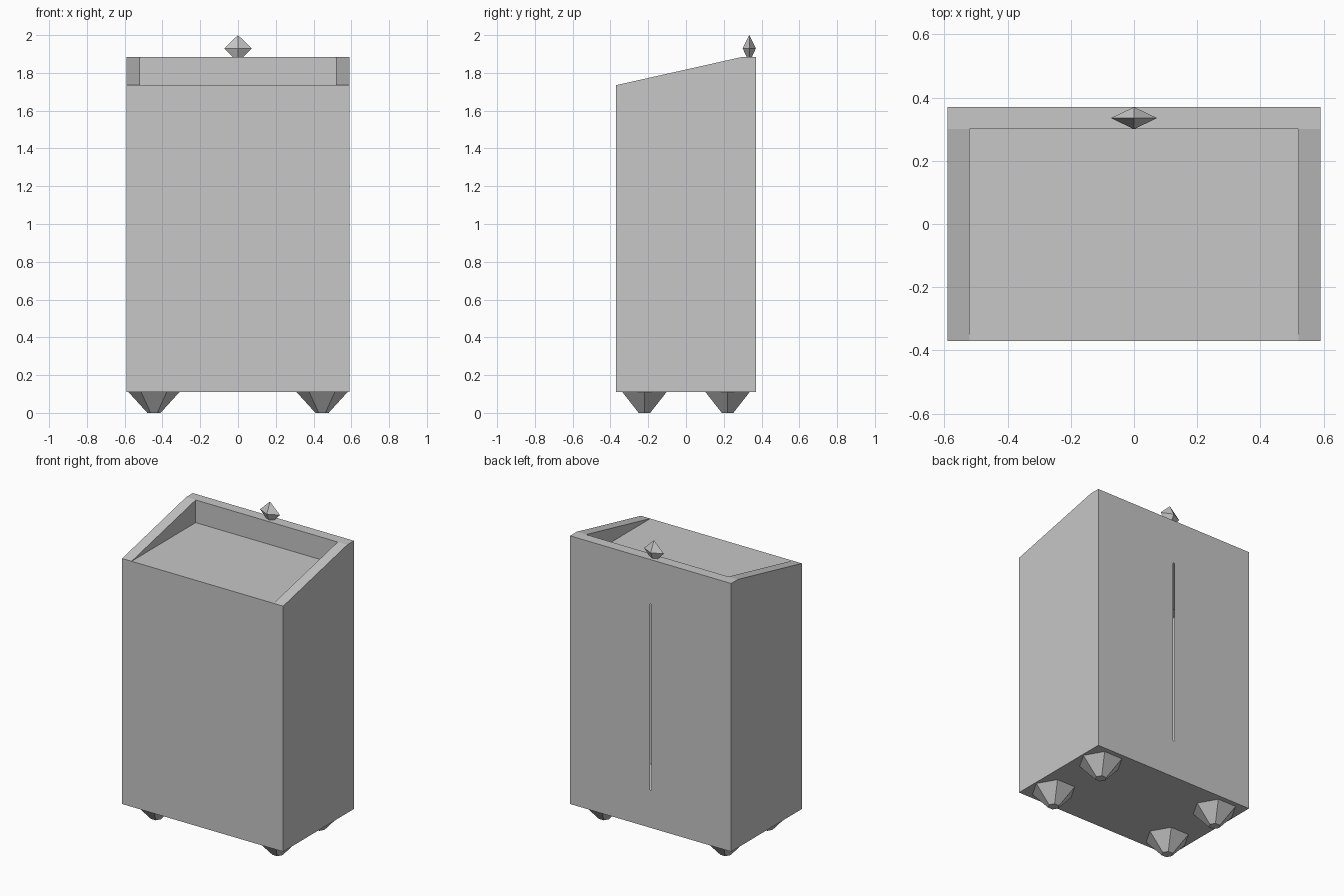
import bpy, bmesh, math

if "Cube" in bpy.data.objects:
    bpy.data.objects.remove(bpy.data.objects["Cube"], do_unlink=True)

grey = bpy.data.materials.new("plain_grey")
grey.use_nodes = True
colour = (0.57, 0.57, 0.57, 1)
grey.diffuse_color = colour
for node in grey.node_tree.nodes:
    if node.type == 'BSDF_PRINCIPLED':
        node.inputs["Base Color"].default_value = colour


def finish(name, bm):
    bmesh.ops.remove_doubles(bm, verts=bm.verts, dist=0.0001)
    bmesh.ops.recalc_face_normals(bm, faces=bm.faces)
    mesh = bpy.data.meshes.new(name)
    bm.to_mesh(mesh)
    bm.free()
    mesh.materials.append(grey)
    obj = bpy.data.objects.new(name, mesh)
    bpy.context.collection.objects.link(obj)
    return obj


def gem(name, centre, sides, rings, depth=1.0):
    """Faceted solid made from (height, radius) rings; radius 0 is a point."""
    bm = bmesh.new()
    loops = []
    for z, r in rings:
        loops.append([bm.verts.new((centre[0] + r * math.cos(math.tau * i / sides),
                                    centre[1] + r * depth * math.sin(math.tau * i / sides), z))
                      for i in range(sides if r else 1)])
    for low, high in zip(loops, loops[1:]):
        for i in range(sides):
            j = (i + 1) % sides
            top = [high[j], high[i]] if len(high) > 1 else [high[0]]
            bm.faces.new([low[i], low[j]] + top)
    bm.faces.new(list(reversed(loops[0])))
    if len(loops[-1]) > 1:
        bm.faces.new(loops[-1])
    return finish(name, bm)


# Main dimensions
W, D = 0.59, 0.37            # half width, half depth
BASE, FRONT, TOP = 0.11, 1.735, 1.885
IW, ID = 0.52, 0.30          # recess half width, recess back
SLIT, S0, S1 = 0.006, 0.36, 1.59

# Hollow body: one half described, then mirrored
half = [
    [(0, -D, BASE), (W, -D, BASE), (W, -D, FRONT), (IW, -D, FRONT), (0, -D, FRONT)],   # front
    [(0, -D, BASE), (0, D, BASE), (W, D, BASE), (W, -D, BASE)],                        # underside
    [(W, -D, BASE), (W, D, BASE), (W, D, TOP), (W, ID, TOP), (W, -D, FRONT)],          # side
    [(W, -D, FRONT), (W, ID, TOP), (IW, ID, TOP), (IW, -D, FRONT)],                    # sloping rim
    [(W, ID, TOP), (W, D, TOP), (0, D, TOP), (0, ID, TOP), (IW, ID, TOP)],             # back rim
    [(IW, -D, FRONT), (IW, ID, TOP), (IW, ID, FRONT)],                                 # recess side
    [(IW, ID, FRONT), (IW, ID, TOP), (0, ID, TOP), (0, ID, FRONT)],                    # recess back
    [(0, -D, FRONT), (IW, -D, FRONT), (IW, ID, FRONT), (0, ID, FRONT)],                # recess floor
    [(SLIT, D, S0), (SLIT, D, S1), (W, D, TOP), (W, D, BASE)],                         # back, beside slit
    [(0, D, BASE), (0, D, S0), (SLIT, D, S0), (W, D, BASE)],                           # back, below slit
    [(0, D, S1), (0, D, TOP), (W, D, TOP), (SLIT, D, S1)],                             # back, above slit
]
bm = bmesh.new()
for side in (1, -1):
    for face in half:
        bm.faces.new([bm.verts.new((x * side, y, z)) for x, y, z in face])
bmesh.ops.remove_doubles(bm, verts=bm.verts, dist=0.0001)
seams = [e for e in bm.edges if all(abs(v.co.x) < 0.0001 for v in e.verts) and len(e.link_faces) == 2]
bmesh.ops.dissolve_edges(bm, edges=seams, use_verts=False)
finish("body", bm)

# Six-sided tapered feet
for x, side in ((0.445, "left"), (-0.445, "right")):
    for y, end in ((-0.22, "front"), (0.22, "back")):
        gem(f"{end}_{side}_foot", (x, y), 6, [(0, 0.035), (BASE, 0.135)])

# Diamond finial on the back rim
gem("top_finial", (0, 0.335), 4, [(TOP, 0.03), (1.93, 0.073), (2.0, 0)], depth=0.48)
